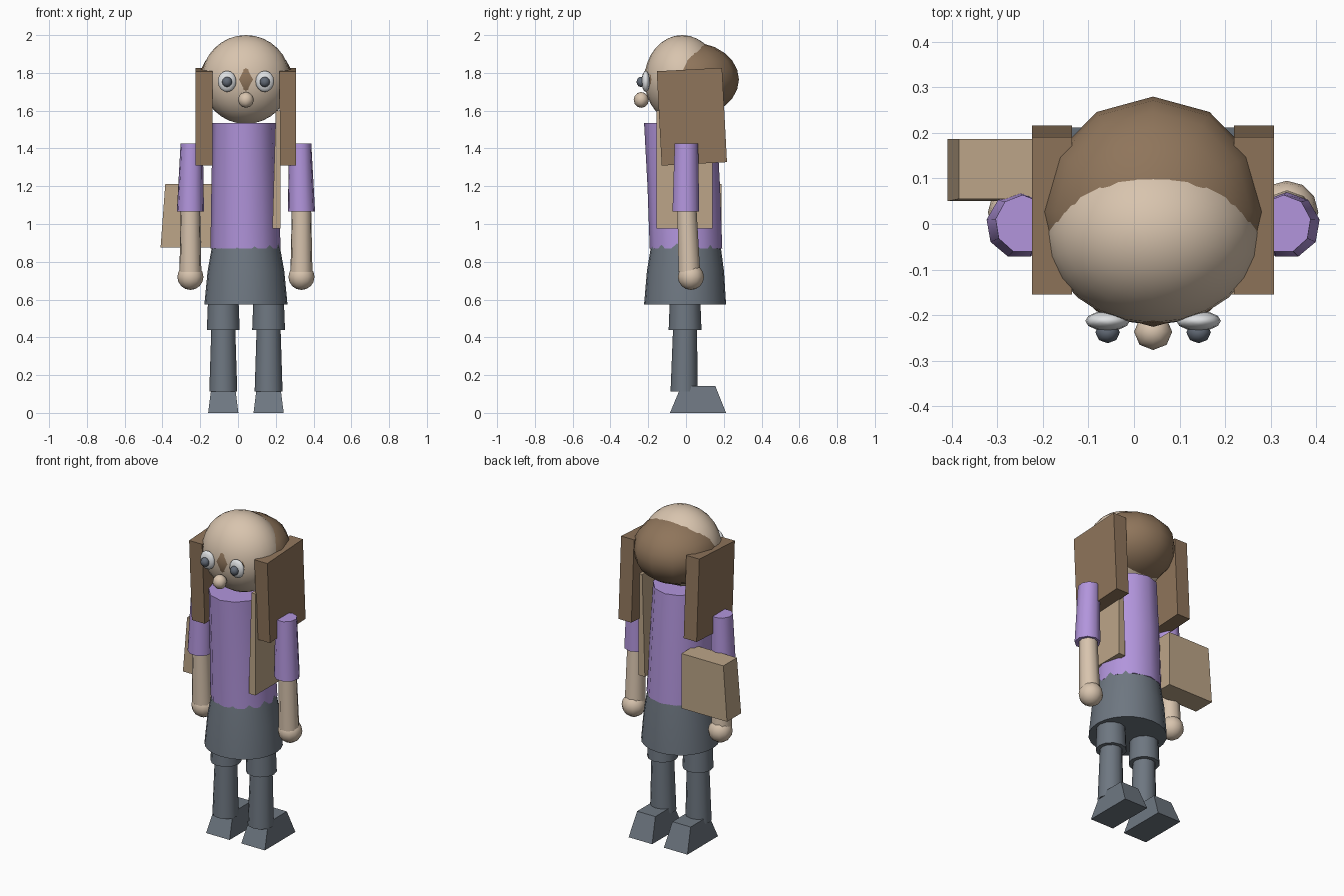
import bpy, bmesh, math
from mathutils import Vector, Matrix

if "Cube" in bpy.data.objects:
    bpy.data.objects.remove(bpy.data.objects["Cube"])

CX = 0.042  # body centre line


def material(name, r, g, b):
    lin = [((c / 255 + 0.055) / 1.055) ** 2.4 for c in (r, g, b)]
    m = bpy.data.materials.new(name)
    m.diffuse_color = (*lin, 1)
    m.use_nodes = True
    m.node_tree.nodes["Principled BSDF"].inputs["Base Color"].default_value = m.diffuse_color
    return m


SKIN = material("skin", 216, 196, 174)
HAIR = material("hair_brown", 143, 117, 91)
SHIRT = material("shirt_purple", 178, 149, 220)
GREY = material("slate_grey", 110, 119, 129)
TAN = material("bag_tan", 188, 165, 136)
WHITE = material("eye_white", 222, 224, 226)
PUPIL = material("pupil_grey", 98, 106, 118)


def finish(name, bm, mat, angle=40):
    bmesh.ops.recalc_face_normals(bm, faces=bm.faces)
    me = bpy.data.meshes.new(name)
    bm.to_mesh(me)
    bm.free()
    me.materials.append(mat)
    ob = bpy.data.objects.new(name, me)
    bpy.context.collection.objects.link(ob)
    bpy.ops.object.select_all(action='DESELECT')
    ob.select_set(True)
    bpy.context.view_layer.objects.active = ob
    bpy.ops.object.shade_smooth_by_angle(angle=math.radians(angle))
    return ob


def ellipsoid(name, centre, radii, mat, seg=16, rings=10, angle=65):
    bm = bmesh.new()
    bmesh.ops.create_uvsphere(bm, u_segments=seg, v_segments=rings, radius=1)
    bmesh.ops.scale(bm, vec=radii, verts=bm.verts)
    bmesh.ops.translate(bm, vec=centre, verts=bm.verts)
    return finish(name, bm, mat, angle)


def loft(name, rings, mat, n, phase=0.0, angle=50):
    """Each ring is (x, y, z, radius_x, radius_y)."""
    bm = bmesh.new()
    loops = []
    for x, y, z, rx, ry in rings:
        loops.append([bm.verts.new((x + rx * math.cos(a), y + ry * math.sin(a), z))
                      for a in (2 * math.pi * (i + phase) / n for i in range(n))])
    for a, b in zip(loops, loops[1:]):
        for i in range(n):
            j = (i + 1) % n
            bm.faces.new((a[i], a[j], b[j], b[i]))
    bm.faces.new(loops[0])
    bm.faces.new(loops[-1])
    return finish(name, bm, mat, angle)


def block(name, low, high, mat, tilt=(0, 0)):
    """Box from a lower and an upper rectangle: (x0, x1, y0, y1, z)."""
    bm = bmesh.new()
    corners = []
    for x0, x1, y0, y1, z in (low, high):
        corners.append([bm.verts.new(p) for p in
                        ((x0, y0, z), (x1, y0, z), (x1, y1, z), (x0, y1, z))])
    a, b = corners
    bm.faces.new(a)
    bm.faces.new(b)
    for i in range(4):
        j = (i + 1) % 4
        bm.faces.new((a[i], a[j], b[j], b[i]))
    c = sum((v.co for v in bm.verts), Vector()) / 8
    for ang, axis in zip(tilt, 'XY'):
        bmesh.ops.rotate(bm, cent=c, verts=bm.verts,
                         matrix=Matrix.Rotation(math.radians(ang), 3, axis))
    return finish(name, bm, mat, 30)


# Head, hair cap and nose
ellipsoid("head", (CX, -0.02, 1.765), (0.235, 0.2, 0.235), SKIN, 24, 16)
ellipsoid("hair_cap", (CX, 0.027, 1.765), (0.248, 0.253, 0.197), HAIR, 12, 12)
ellipsoid("nose", (CX, -0.237, 1.657), (0.042, 0.04, 0.042), SKIN, 8, 6)

# Shirt body and skirt
loft("shirt", [(0.04, 0, 0.87, 0.186, 0.192),
               (0.036, -0.012, 1.2, 0.177, 0.192),
               (0.033, -0.03, 1.535, 0.167, 0.192)], SHIRT, 12)
loft("skirt", [(CX, -0.005, 0.575, 0.22, 0.217),
               (CX, -0.003, 0.75, 0.203, 0.204),
               (CX, 0, 0.925, 0.172, 0.178)], GREY, 24)

# Shoulder strap and side bag
block("strap", (0.182, 0.226, -0.155, 0.14, 0.975),
      (0.2, 0.226, -0.155, 0.14, 1.6), TAN)
block("bag", (-0.41, -0.1, 0.05, 0.187, 0.875),
      (-0.385, -0.1, 0.055, 0.187, 1.212), TAN)

for side, tag in ((-1, "left"), (1, "right")):
    # Hair slabs beside the face
    x = CX + side * 0.222
    block(tag + "_hair_slab", (x - 0.044, x + 0.044, -0.142, 0.204, 1.318),
          (x - 0.044, x + 0.044, -0.142, 0.204, 1.818), HAIR, (3, 0))

    # Eyes
    x = CX + side * 0.1
    ellipsoid(tag + "_eye", (x, -0.213, 1.755), (0.049, 0.022, 0.056), WHITE, 12, 8)
    ellipsoid(tag + "_pupil", (x, -0.238, 1.752), (0.027, 0.024, 0.027), PUPIL, 8, 6)

    # Arms
    x = CX + side * 0.294
    loft(tag + "_sleeve", [(x, -0.003, 1.065, 0.073, 0.073),
                           (x - side * 0.007, 0, 1.425, 0.06, 0.064)], SHIRT, 9, 0.25)
    loft(tag + "_forearm", [(x, 0.016, 0.745, 0.059, 0.059),
                            (x, 0.003, 1.09, 0.052, 0.052)], SKIN, 9, 0.25)
    ellipsoid(tag + "_hand", (x, 0.026, 0.72), (0.069, 0.069, 0.069), SKIN, 12, 8)

    # Legs and shoes
    x = CX + side * 0.12
    loft(tag + "_short_leg", [(x, -0.005, 0.438, 0.087, 0.087),
                              (x, -0.005, 0.62, 0.08, 0.08)], GREY, 12)
    loft(tag + "_leg", [(x, -0.01, 0.112, 0.074, 0.072),
                        (x, -0.005, 0.46, 0.063, 0.063)], GREY, 12)
    block(tag + "_shoe", (x - 0.08, x + 0.08, -0.085, 0.212, 0),
          (x - 0.062, x + 0.062, -0.025, 0.155, 0.143), GREY)
